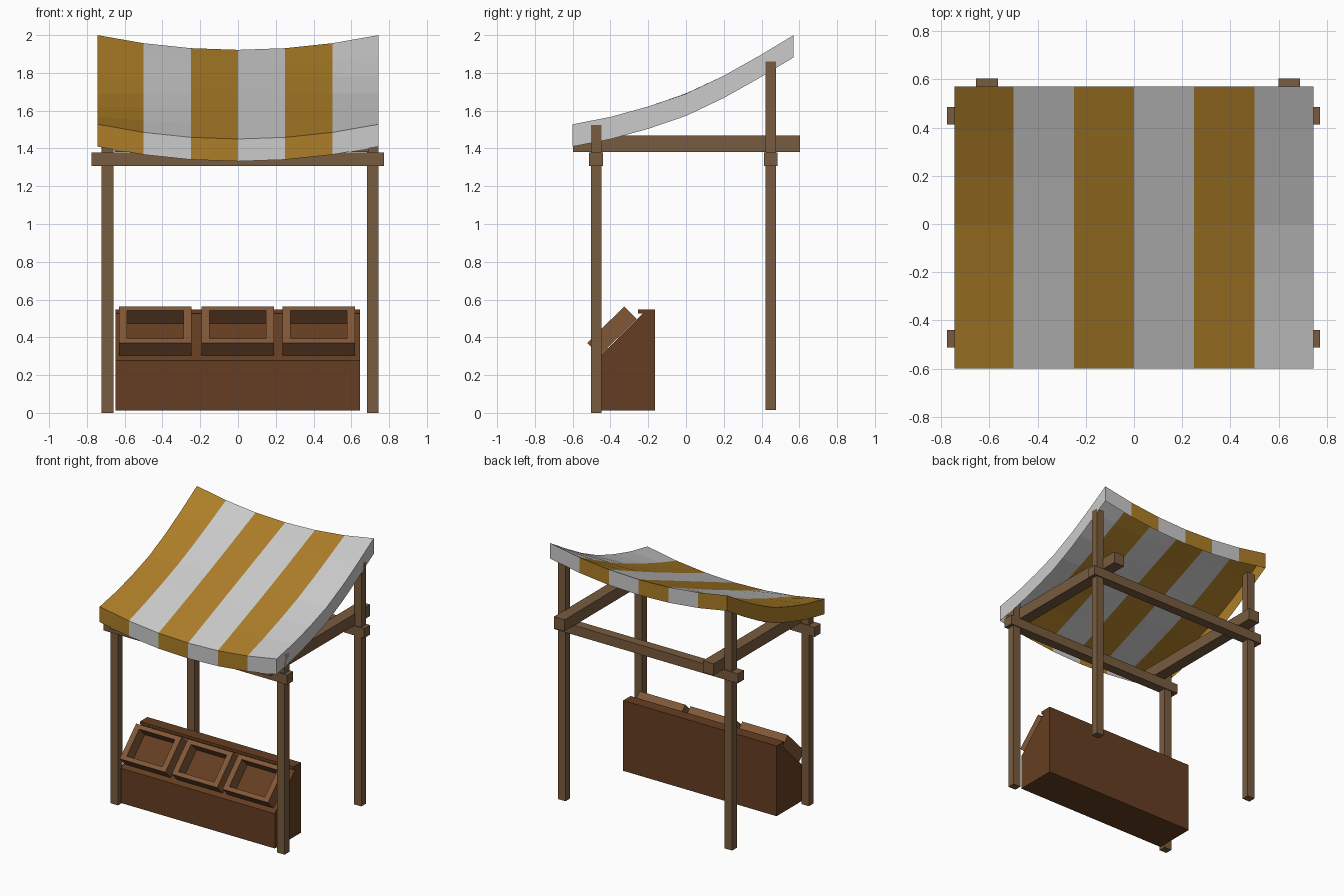
import bpy, bmesh, math
from mathutils import Matrix, Vector

if "Cube" in bpy.data.objects:
    bpy.data.objects.remove(bpy.data.objects["Cube"])


def material(name, rgb):
    m = bpy.data.materials.new(name)
    m.diffuse_color = (*rgb, 1)
    m.use_nodes = True
    m.node_tree.nodes["Principled BSDF"].inputs["Base Color"].default_value = m.diffuse_color
    return m


post_wood = material("post wood", (0.19, 0.107, 0.05))
counter_wood = material("counter wood", (0.13, 0.048, 0.016))
tray_wood = material("tray wood", (0.22, 0.097, 0.039))
gold = material("gold cloth", (0.42, 0.21, 0.021))
grey = material("grey cloth", (0.52, 0.52, 0.52))


def finish(name, bm, *mats):
    me = bpy.data.meshes.new(name)
    bm.to_mesh(me)
    bm.free()
    for m in mats:
        me.materials.append(m)
    ob = bpy.data.objects.new(name, me)
    bpy.context.collection.objects.link(ob)
    return ob


def add_box(bm, lo, hi):
    lo, hi = Vector(lo), Vector(hi)
    mat = Matrix.Translation((lo + hi) / 2) @ Matrix.Diagonal((*(hi - lo), 1))
    bmesh.ops.create_cube(bm, size=1, matrix=mat)


def box(name, lo, hi, mat):
    bm = bmesh.new()
    add_box(bm, lo, hi)
    return finish(name, bm, mat)


# Posts: short at the front, tall at the back
for side, x0, x1 in (("left", -0.722, -0.659), ("right", 0.682, 0.745)):
    box(f"front_post_{side}", (x0, -0.503, 0), (x1, -0.447, 1.525), post_wood)
    box(f"back_post_{side}", (x0, 0.42, 0.015), (x1, 0.476, 1.86), post_wood)

# Cross beams, with side beams resting on them
for end, y0, y1 in (("front", -0.513, -0.44), ("back", 0.413, 0.485)):
    box(f"cross_beam_{end}", (-0.776, y0, 1.306), (0.773, y1, 1.379), post_wood)
for side, x0, x1 in (("left", -0.655, -0.565), ("right", 0.6, 0.69)):
    box(f"side_beam_{side}", (x0, -0.598, 1.38), (x1, 0.604, 1.468), post_wood)

# Counter body with sloping front, extruded along x
profile = [(-0.48, 0.012), (-0.165, 0.012), (-0.165, 0.527),
           (-0.228, 0.527), (-0.48, 0.277)]
bm = bmesh.new()
face = bm.faces.new([bm.verts.new((-0.648, y, z)) for y, z in profile])
ext = bmesh.ops.extrude_face_region(bm, geom=[face], use_keep_orig=True)
bmesh.ops.translate(bm, vec=(1.294, 0, 0),
                    verts=[g for g in ext["geom"] if isinstance(g, bmesh.types.BMVert)])
bmesh.ops.recalc_face_normals(bm, faces=bm.faces)
finish("counter_body", bm, counter_wood)
box("counter_ledge", (-0.648, -0.255, 0.525), (0.646, -0.165, 0.547), counter_wood)

# Three open tray frames lying on the slope
w, d, h = 0.192, 0.138, 0.047
for i, x in enumerate((-0.438, -0.001, 0.427)):
    bm = bmesh.new()
    for s in (-1, 1):
        xs = sorted((s * w, s * (w - 0.042)))
        ys = sorted((s * d, s * (d - 0.032)))
        add_box(bm, (xs[0], -d, -h), (xs[1], d, h))
        add_box(bm, (0.042 - w, ys[0], -h), (w - 0.042, ys[1], h))
    tray = finish(f"display_tray_{i + 1}", bm, tray_wood)
    tray.location = (x, -0.392, 0.4335)
    tray.rotation_euler.x = math.radians(44.5)

# Striped canopy: straight along its middle, curling up at the four corners,
# with a hanging valance on all sides
half, drop = 0.745, 0.118
xs = [-half, -0.5, -0.25, 0, 0.25, 0.5, half]
side_edge = [(-0.6, 1.528), (-0.4, 1.567), (-0.2, 1.622), (0, 1.69),
             (0.2, 1.785), (0.385, 1.889), (0.57, 2.0)]
bm = bmesh.new()
top = []
for y, z in side_edge:
    middle = 1.45 + (y + 0.6) / 1.17 * 0.472
    top.append([bm.verts.new((x, y, middle + (z - middle) * (x / half) ** 2)) for x in xs])


def quad(verts, stripe):
    bm.faces.new(verts).material_index = stripe % 2


for j in range(6):
    for i in range(6):
        quad((top[j][i], top[j][i + 1], top[j + 1][i + 1], top[j + 1][i]), i)
loop = ([(0, i) for i in range(6)] + [(j, 6) for j in range(6)]
        + [(6, i) for i in range(6, 0, -1)] + [(j, 0) for j in range(6, 0, -1)])
stripes = list(range(6)) + [5] * 6 + list(range(5, -1, -1)) + [0] * 6
rim = [top[j][i] for j, i in loop]
hem = [bm.verts.new(v.co - Vector((0, 0, drop))) for v in rim]
for k, stripe in enumerate(stripes):
    n = (k + 1) % len(rim)
    quad((rim[k], hem[k], hem[n], rim[n]), stripe)
finish("striped_canopy", bm, gold, grey)
